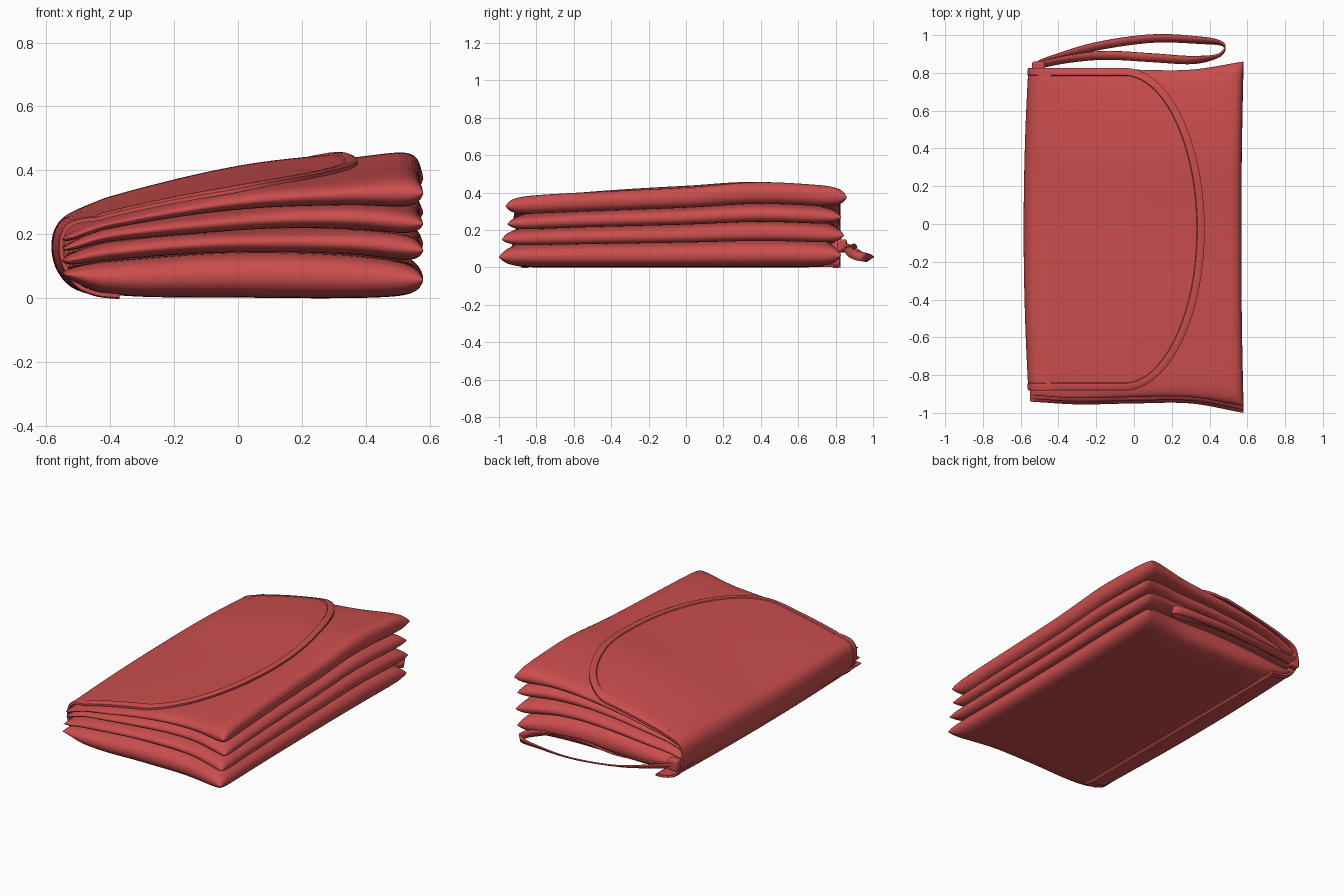
import bpy, bmesh, math
from mathutils import Vector

if "Cube" in bpy.data.objects:
    bpy.data.objects.remove(bpy.data.objects["Cube"])

RED = bpy.data.materials.new("red_leather")
RED.diffuse_color = (0.60, 0.075, 0.075, 1)
RED.use_nodes = True
RED.node_tree.nodes["Principled BSDF"].inputs["Base Color"].default_value = RED.diffuse_color


def smooth(xs, ys, x):
    """Smooth curve through a few control points."""
    n = len(xs)
    x = min(max(x, xs[0]), xs[-1])
    i = next(k for k in range(n - 1) if x <= xs[k + 1])
    def slope(k):
        a, b = max(k - 1, 0), min(k + 1, n - 1)
        return (ys[b] - ys[a]) / (xs[b] - xs[a])
    h = xs[i + 1] - xs[i]
    t = (x - xs[i]) / h
    return ((2*t**3 - 3*t*t + 1) * ys[i] + (t**3 - 2*t*t + t) * h * slope(i)
            + (3*t*t - 2*t**3) * ys[i + 1] + (t**3 - t*t) * h * slope(i + 1))


def finish(name, bm, angle=60, thickness=0):
    bmesh.ops.remove_doubles(bm, verts=bm.verts, dist=1e-5)
    bmesh.ops.recalc_face_normals(bm, faces=bm.faces)
    me = bpy.data.meshes.new(name)
    bm.to_mesh(me)
    bm.free()
    me.materials.append(RED)
    ob = bpy.data.objects.new(name, me)
    bpy.context.collection.objects.link(ob)
    if thickness:
        mod = ob.modifiers.new("thickness", 'SOLIDIFY')
        mod.thickness, mod.offset = thickness, 0
    bpy.ops.object.select_all(action='DESELECT')
    ob.select_set(True)
    bpy.context.view_layer.objects.active = ob
    bpy.ops.object.shade_smooth_by_angle(angle=math.radians(angle))
    return ob


def add_grid(bm, rows):
    vs = [[bm.verts.new(p) for p in r] for r in rows]
    for a, b in zip(vs, vs[1:]):
        for i in range(len(a) - 1):
            bm.faces.new((a[i], a[i + 1], b[i + 1], b[i]))


# Heights of the five surfaces separating the four stacked layers
XS = [-0.54, -0.4, 0.0, 0.35, 0.58]
LEVELS = [[.06, .012, .002, .0, .008],
          [.11, .13, .16, .15, .12],
          [.155, .195, .235, .238, .22],
          [.19, .245, .305, .325, .31],
          [.228, .282, .372, .412, .44]]
X0, X1 = -0.55, 0.58


def lift(y):
    return smooth([-1, -.6, 0, .4, .86], [.87, .93, 1, 1.065, 1.0], y)


def level(k, x, y):
    return smooth(XS, LEVELS[k], x) * lift(y)


def edge_scale(x):
    return smooth([-.55, -.3, 0, .3, .58], [.94, .955, .95, .95, 1.0], x)


def layer_point(k, u, v, side, y0, y1):
    x = X0 + (X1 - X0) * (u + 1) / 2
    x -= 0.012 * (1 - v * v) * max(u, 0) ** 4
    s = edge_scale(x)
    y = ((y0 + y1) / 2 + (y1 - y0) / 2 * v) * s
    f = math.sqrt(max(0, (1 - abs(u) ** 18) * (1 - abs(v) ** 22)))
    lo, hi = level(k, x, y), level(k + 1, x, y)
    # gentle wrinkles near the open sides
    ripple = 0.004 * math.sin(9 * x + 5 * y + 2 * k) * abs(v) ** 6 * f * (k > 0)
    return Vector((x, y, (lo + hi) / 2 + side * (hi - lo) / 2 * f + ripple))


def layer(name, k, y0, y1, n=44, m=64):
    bm = bmesh.new()
    us = [math.sin(math.pi / 2 * (2 * i / n - 1)) for i in range(n + 1)]
    vs = [math.sin(math.pi / 2 * (2 * j / m - 1)) for j in range(m + 1)]
    for side in (-1, 1):
        add_grid(bm, [[layer_point(k, u, v, side, y0, y1) for v in vs] for u in us])
    return finish(name, bm)


# Two pouches, each made of an outer and an inner padded layer
layer("lower_pouch_outer", 0, -1.0, 0.83)
layer("lower_pouch_inner", 1, -0.985, 0.845)
layer("upper_pouch_inner", 2, -0.955, 0.83)
layer("upper_pouch_outer", 3, -0.965, 0.86)


# Flap wrapping under the spine, around it, and over the top
YC, YR = -0.028, 0.85
SPINE = [(-.37, .007), (-.45, .015), (-.52, .04), (-.562, .09), (-.578, .15),
         (-.572, .205), (-.548, .243), (-.50, .266), (-.44, .285)]


def flap_z(x, y):
    u = (x - X0) / (X1 - X0) * 2 - 1
    v = (y / edge_scale(x) + 0.0525) / 0.9125
    f = math.sqrt(max(0.2, (1 - abs(v) ** 22)))
    lo, hi = level(3, x, y), level(4, x, y)
    return (lo + hi) / 2 + (hi - lo) / 2 * f + 0.012


def flap_path(t, y):
    """t in 0..1 runs around the spine, from the bottom to the top."""
    n = len(SPINE)
    ks = [i / (n - 1) for i in range(n)]
    x = smooth(ks, [p[0] for p in SPINE], t)
    z = smooth(ks, [p[1] for p in SPINE], t)
    bulge = 0.025 * (((y - YC) / YR) ** 2) * max(0, min(1, (-.4 - x) / .15))
    blend = max(0, t - 0.4) / 0.6
    return Vector((x + bulge, y, z + (flap_z(-.44, y) - .285) * blend ** 2))


bm = bmesh.new()
rows = []
for j in range(73):
    a = math.pi * (j / 72 - 0.5)
    y = YC + YR * math.sin(a)
    end = -0.05 + 0.42 * math.cos(a)
    row = [flap_path(i / 28, y) for i in range(29)]
    for i in range(1, 33):
        x = -.44 + (end + .44) * i / 32
        row.append(Vector((x, y, flap_z(x, y))))
    rows.append(row)
add_grid(bm, rows)
finish("flap", bm, 50, 0.012)

# Raised binding that follows the flap's edge
outline = [(-.44 + .39 * i / 12, -1, 0) for i in range(12)]
outline += [(None, math.sin(a), math.cos(a))
            for a in (math.pi * (j / 80 - 0.5) for j in range(81))]
outline += [(-.05 - .39 * i / 12, 1, 0) for i in range(1, 13)]
bm = bmesh.new()
rows = []
for x, s, c in outline:
    row = []
    for w, h in ((-.004, -.006), (-.004, .006), (.006, .011), (.020, .012),
                 (.034, .011), (.040, .003)):
        # the offset runs along the curve's normal
        nx, ny = c / .42, s / YR
        l = math.hypot(nx, ny)
        px = (x if x is not None else -.05 + .42 * c) - w * nx / l
        py = YC + YR * s - w * ny / l
        row.append(Vector((px, py, flap_z(px, py) + h)))
    rows.append(row)
add_grid(bm, rows)
finish("flap_binding", bm, 40)

# Binding continued around the two ends of the spine
for name, s in (("spine_binding_front", -1), ("spine_binding_back", 1)):
    bm = bmesh.new()
    rows = []
    for i in range(37):
        y = YC + s * YR
        p, q = flap_path(i / 36, y), flap_path(min(1, i / 36 + .01), y)
        o = flap_path(max(0, i / 36 - .01), y)
        d = (q - o).normalized()
        nrm = Vector((-d.z, 0, d.x))
        rows.append([p + nrm * h - Vector((0, s * w, 0)) for w, h in
                     ((-.004, -.006), (-.004, .006), (.006, .010), (.034, .010), (.040, .003))])
    add_grid(bm, rows)
    finish(name, bm, 40)

# Wrist strap: a twisted ribbon loop hanging from the back end of the spine
PATH = [(-.53, .835, .11), (-.45, .868, .10), (-.2, .94, .06), (.1, .982, .045),
        (.36, .972, .05), (.465, .955, .055), (.478, .92, .06), (.43, .885, .075),
        (.3, .868, .10), (.1, .88, .115), (-.15, .893, .10), (-.35, .873, .10),
        (-.53, .835, .11)]
TILT = [.9, .8, .5, .55, .8, 1.2, 1.3, 1.2, .6, .4, .4, .7, .9]
ks = list(range(len(PATH)))
bm = bmesh.new()
rows = []
for i in range(121):
    t = i / 120 * (len(PATH) - 1)
    p = Vector([smooth(ks, [q[c] for q in PATH], t) for c in range(3)])
    a = smooth(ks, TILT, t)
    side = Vector((0, math.cos(a), math.sin(a))) * 0.024
    rows.append([p - side, p, p + side])
add_grid(bm, rows)
strap = finish("wrist_strap", bm, 50, 0.008)

# Small tab holding the strap to the body
bm = bmesh.new()
bmesh.ops.create_cube(bm, size=1)
for v in bm.verts:
    v.co = Vector((v.co.x * .07 - .505, v.co.y * .05 + .835, v.co.z * .07 + .115))
tab = finish("strap_tab", bm, 50)
bev = tab.modifiers.new("round", 'BEVEL')
bev.width, bev.segments = 0.012, 3
